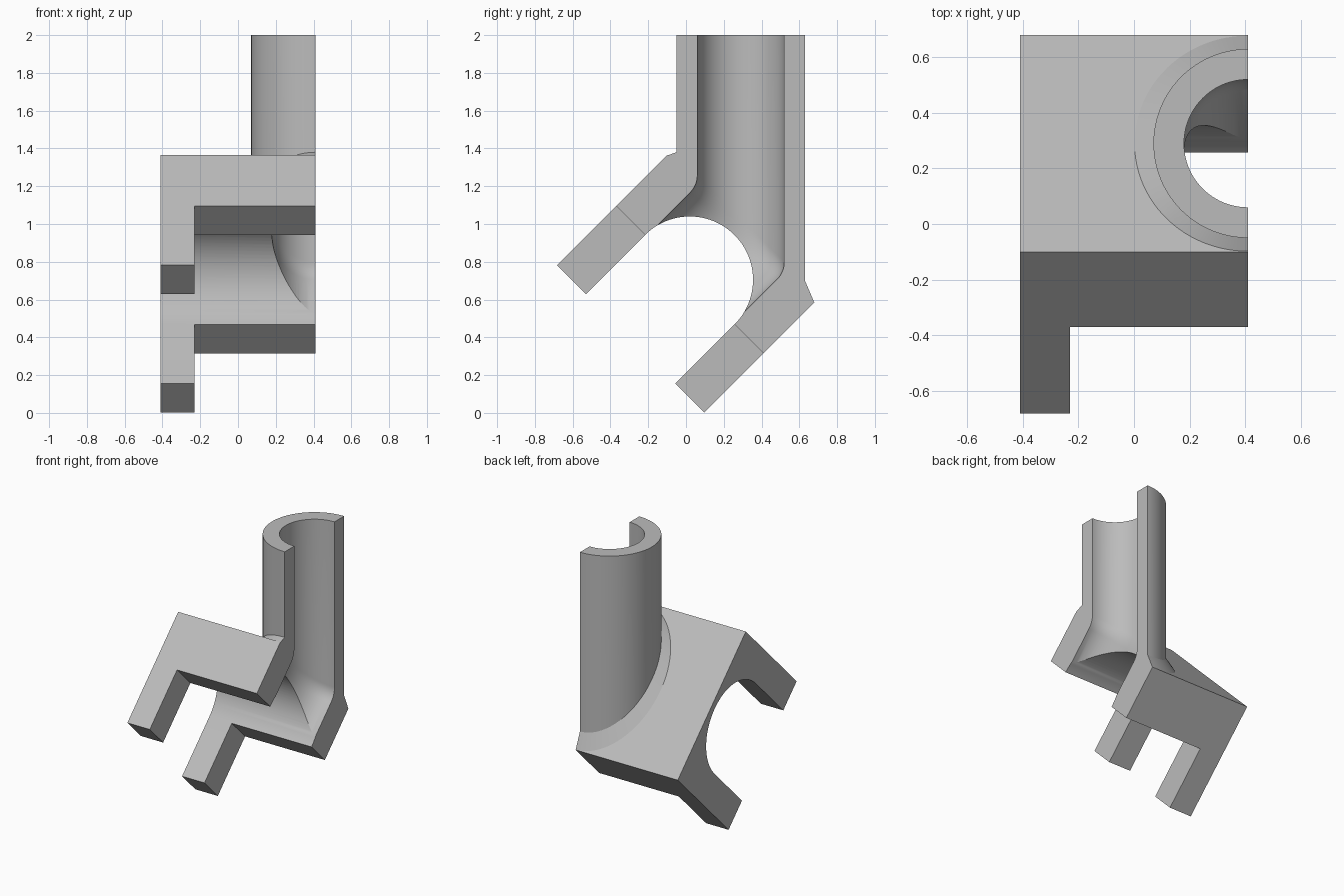
import bpy, bmesh
from math import sin, cos, pi, radians, sqrt
from mathutils import Vector

if "Cube" in bpy.data.objects:
    bpy.data.objects.remove(bpy.data.objects["Cube"])

mat = bpy.data.materials.new("plain grey")
mat.use_nodes = True
GREY = (0.5, 0.5, 0.5, 1)
mat.diffuse_color = GREY
mat.node_tree.nodes["Principled BSDF"].inputs["Base Color"].default_value = GREY

# Sloped frame: origin on the back face, fwd runs down to the fork tips
ORIGIN = Vector((0, 0.29, 0.975))
FWD = Vector((0, -1, -1)).normalized()
UP = Vector((0, -1, 1)).normalized()
EDGE = 0.41            # half width in x, also the plane that halves the tube
DEPTH, HALF = 0.824, 0.5515
BORE, BORE_F = 0.335, 0.382
TUBE_OUT, TUBE_IN = 0.34, 0.23
SEG = 96


def loft(name, rings):
    """Closed solid skinned through rings of equal point count."""
    bm = bmesh.new()
    loops = [[bm.verts.new(p) for p in ring] for ring in rings]
    n = len(loops[0])
    for a, b in zip(loops, loops[1:]):
        for i in range(n):
            j = (i + 1) % n
            bm.faces.new((a[i], a[j], b[j], b[i]))
    bm.faces.new(loops[0])
    bm.faces.new(loops[-1])
    bmesh.ops.recalc_face_normals(bm, faces=bm.faces)
    me = bpy.data.meshes.new(name)
    bm.to_mesh(me)
    bm.free()
    me.materials.append(mat)
    ob = bpy.data.objects.new(name, me)
    bpy.context.collection.objects.link(ob)
    return ob


def prism(name, profile, x0, x1):
    """Extrude a (forward, up) profile of the sloped frame along x."""
    return loft(name, [[ORIGIN + FWD * f + UP * v + Vector((x, 0, 0))
                        for f, v in profile] for x in (x0, x1)])


def combine(target, tool, operation):
    mod = target.modifiers.new(tool.name, "BOOLEAN")
    mod.operation, mod.object, mod.solver = operation, tool, "EXACT"
    bpy.context.view_layer.objects.active = target
    bpy.ops.object.modifier_apply(modifier=mod.name)
    bpy.data.objects.remove(tool)


def circle(point):
    return [point(2 * pi * i / SEG) for i in range(SEG)]


def mitre(a, rx, ry, lift=0.0):
    """Point on the slanted ellipse where a vertical tube meets the back face."""
    y = ry * sin(a)
    return Vector((EDGE + rx * cos(a), ORIGIN.y + y, ORIGIN.z - y + lift))


def flat(a, r, z):
    return Vector((EDGE + r * cos(a), ORIGIN.y + r * sin(a), z))


# Forked block with a round-bottomed slot, open to the front
arc = [(BORE_F - BORE * cos(t), BORE * sin(t))
       for t in (-pi / 2 + pi * i / 48 for i in range(49))]
profile = [(DEPTH, -HALF), (DEPTH, -BORE)] + arc + \
          [(DEPTH, BORE), (DEPTH, HALF), (0, HALF), (0, -HALF)]
body = prism("angled_fork_bracket", profile, -EDGE, 0.6)

# Shorten both prongs except along the right edge
notch = prism("prong_notch", [(BORE_F, -1), (1, -1), (1, 1), (BORE_F, 1)], -0.23, 0.9)
combine(body, notch, "DIFFERENCE")

# Upright tube with a bevelled collar where it meets the block
collar = 0.388
tube = loft("upright_tube", [
    circle(lambda a: mitre(a, 0.408, collar) + FWD * 0.03),
    circle(lambda a: mitre(a, 0.408, collar)),
    circle(lambda a: mitre(a, TUBE_OUT, TUBE_OUT, 0.065)),
    circle(lambda a: flat(a, TUBE_OUT, 2.0))])
combine(body, tube, "UNION")

# Passage down the tube, bending smoothly into the slot
BEND = 0.055
rings = [circle(lambda a: flat(a, TUBE_IN, 2.1))]
for k in range(9):
    t = k / 8
    offset = Vector((0, 0, BEND)) * (1 - t) ** 2 + FWD * BEND * t ** 2
    rings.append(circle(lambda a: mitre(a, TUBE_IN, TUBE_IN) + offset))
rings.append(circle(lambda a: mitre(a, TUBE_IN, TUBE_IN) + FWD * 0.5))
combine(body, loft("passage", rings), "DIFFERENCE")

# Slice everything flat on the left, leaving a half tube
half = prism("left_slice", [(-3, -3), (3, -3), (3, 3), (-3, 3)], EDGE, 2)
combine(body, half, "DIFFERENCE")

bpy.ops.object.select_all(action="DESELECT")
body.select_set(True)
bpy.context.view_layer.objects.active = body
bpy.ops.object.shade_smooth_by_angle(angle=radians(20))
